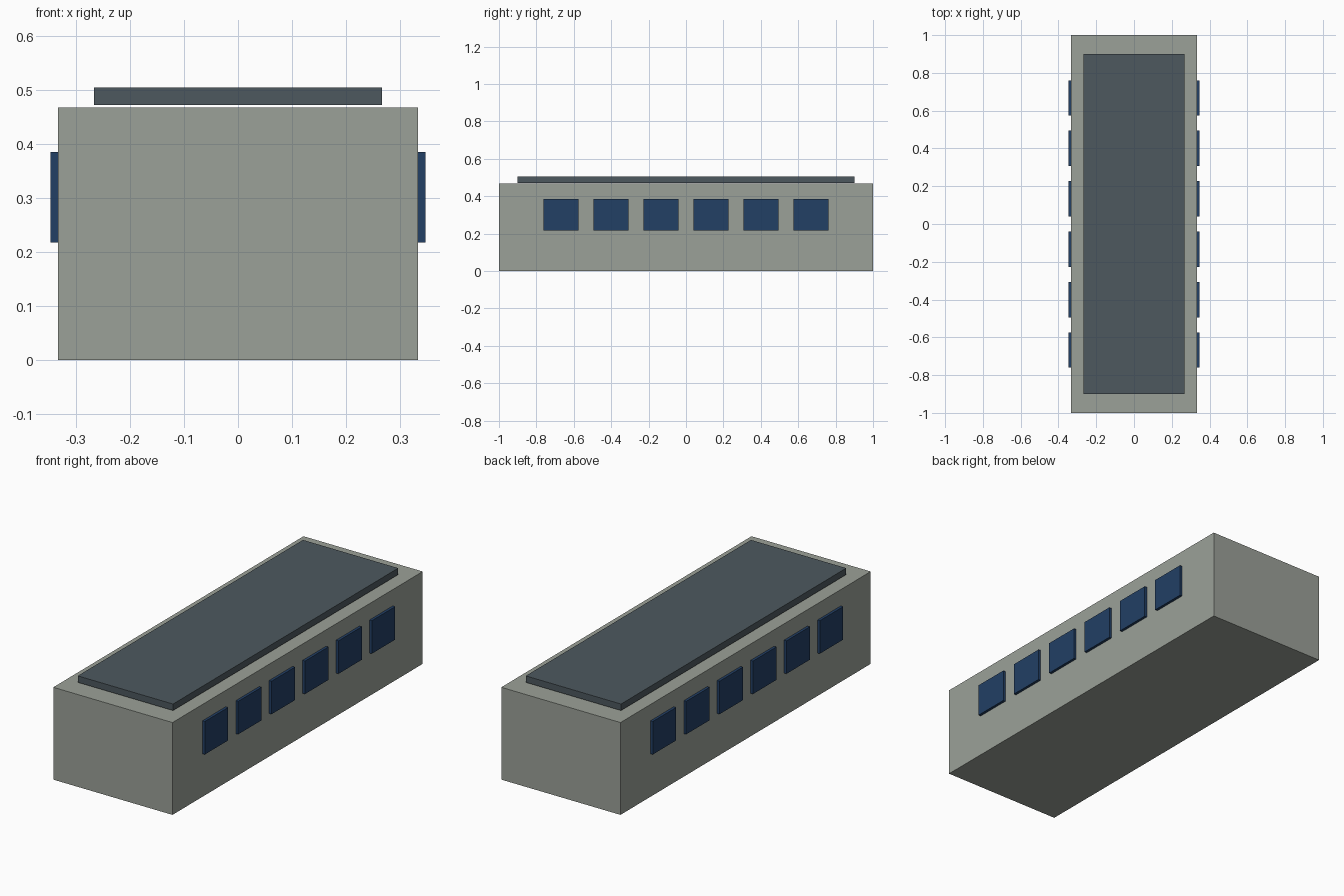
import bpy

default = bpy.data.objects.get("Cube")
if default:
    bpy.data.objects.remove(default, do_unlink=True)


def material(name, rgb):
    mat = bpy.data.materials.new(name)
    mat.use_nodes = True
    mat.diffuse_color = (*rgb, 1)
    mat.node_tree.nodes["Principled BSDF"].inputs["Base Color"].default_value = (*rgb, 1)
    return mat


def box(name, centre, size, mat):
    bpy.ops.mesh.primitive_cube_add(size=1, location=centre)
    obj = bpy.context.object
    obj.name = name
    obj.scale = size
    bpy.ops.object.transform_apply(location=False, rotation=False, scale=True)
    obj.data.materials.append(mat)
    return obj


wall_grey = material("warm grey wall", (0.33, 0.355, 0.315))
roof_slate = material("slate roof", (0.075, 0.098, 0.113))
window_blue = material("dark blue window", (0.016, 0.05, 0.13))

# Main hull and the raised roof slab just above it
WIDTH, LENGTH, HEIGHT = 0.667, 2.0, 0.467
box("body", (0, 0, HEIGHT / 2), (WIDTH, LENGTH, HEIGHT), wall_grey)
box("roof_panel", (0, 0, 0.488), (0.533, 1.8, 0.033), roof_slate)

# Six protruding windows along each long side
SPACING = 0.267
for side, sign in (("left", 1), ("right", -1)):
    for i in range(6):
        y = (i - 2.5) * SPACING
        box(f"window_{side}_{i + 1}", (sign * WIDTH / 2, y, 0.301),
            (0.027, 0.187, 0.167), window_blue)
